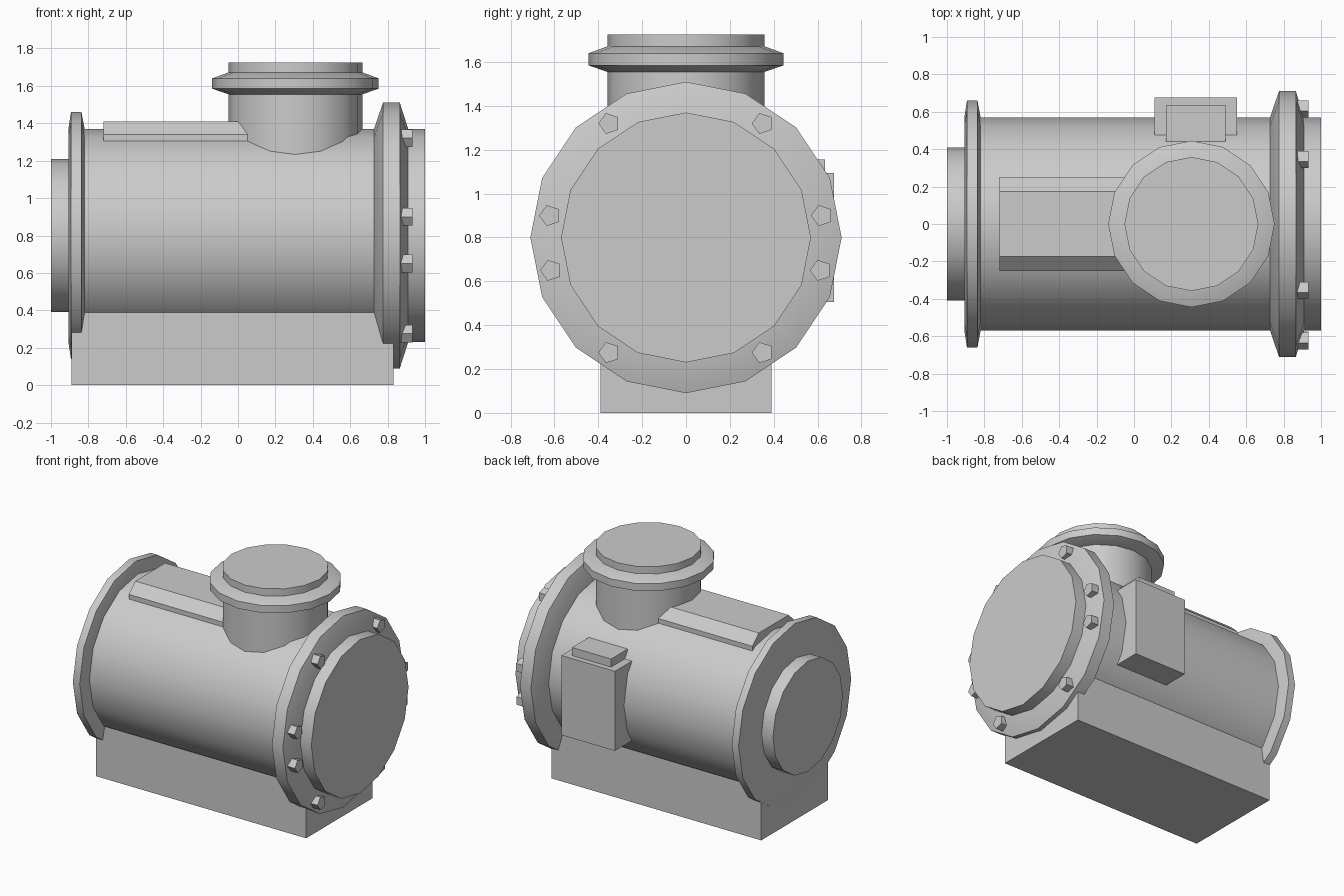
import bpy, bmesh, math
from mathutils import Matrix

if "Cube" in bpy.data.objects:
    bpy.data.objects.remove(bpy.data.objects["Cube"])


def finish(name, bm, smooth=False):
    bmesh.ops.recalc_face_normals(bm, faces=bm.faces)
    me = bpy.data.meshes.new(name)
    bm.to_mesh(me)
    bm.free()
    ob = bpy.data.objects.new(name, me)
    bpy.context.collection.objects.link(ob)
    if smooth:
        bpy.ops.object.select_all(action='DESELECT')
        ob.select_set(True)
        bpy.context.view_layer.objects.active = ob
        bpy.ops.object.shade_smooth_by_angle(angle=math.radians(30))
    return ob


def lathe(name, profile, loc, axis='Z', sides=16):
    """Capped turned solid; profile is (radius, position along axis)."""
    bm = bmesh.new()
    rings = []
    for r, h in profile:
        rings.append([bm.verts.new((r * math.cos(2 * math.pi * i / sides),
                                    r * math.sin(2 * math.pi * i / sides), h))
                      for i in range(sides)])
    for a, b in zip(rings, rings[1:]):
        for i in range(sides):
            j = (i + 1) % sides
            bm.faces.new((a[i], a[j], b[j], b[i]))
    bm.faces.new(rings[0][::-1])
    bm.faces.new(rings[-1])
    m = Matrix.Rotation(math.pi / 2, 4, 'Y') if axis == 'X' else Matrix()
    bm.transform(Matrix.Translation(loc) @ m)
    return finish(name, bm, True)


def box(name, x, y, z):
    bm = bmesh.new()
    bmesh.ops.create_cube(bm, size=1)
    for v in bm.verts:
        v.co = [lo + (c + 0.5) * (hi - lo)
                for c, (lo, hi) in zip(v.co, (x, y, z))]
    return bm, name


AXIS = (0, 0, 0.8)

# Main drum, end flanges and rear stub
lathe("drum", [(0.57, -0.86), (0.57, 1.0)], AXIS, 'X')
lathe("left_flange", [(0.57, -0.907), (0.66, -0.893), (0.66, -0.837), (0.57, -0.82)], AXIS, 'X')
lathe("right_flange", [(0.57, 0.728), (0.71, 0.775), (0.71, 0.865), (0.57, 0.91)], AXIS, 'X')
lathe("left_stub", [(0.41, -1.0), (0.41, -0.88)], AXIS, 'X')

# Vertical neck and its collar
NECK = (0.307, 0, 0)
lathe("neck", [(0.358, 1.1), (0.358, 1.725)], NECK)
lathe("neck_collar", [(0.358, 1.555), (0.445, 1.585), (0.445, 1.64), (0.358, 1.672)], NECK)

# Five-sided bolts on the right flange
for k, (y, z) in enumerate([(0.35, 1.32), (0.62, 0.9), (0.615, 0.65), (0.35, 0.275)]):
    for s in (-1, 1):
        bm = bmesh.new()
        bmesh.ops.create_cone(bm, cap_ends=True, segments=5, radius1=0.05, radius2=0.05, depth=0.09)
        bm.transform(Matrix.Translation((0.887, s * y, z))
                     @ Matrix.Rotation(math.pi / 2, 4, 'X')
                     @ Matrix.Rotation(math.pi / 2, 4, 'Y')
                     @ Matrix.Rotation(math.pi / 2, 4, 'Z'))
        # pentagon points towards -y
        pent = [v for v in bm.verts]
        for v in pent:
            i = pent.index(v) % 5
            a = math.pi + 2 * math.pi * i / 5
            v.co = (0.87 if pent.index(v) < 5 else 0.932,
                    s * y + 0.05 * math.cos(a), z + 0.05 * math.sin(a))
        bm.free()
        bm = bmesh.new()
        ends = [[bm.verts.new((x, s * y + 0.05 * math.cos(math.pi + 2 * math.pi * i / 5),
                               z + 0.05 * math.sin(math.pi + 2 * math.pi * i / 5)))
                 for i in range(5)] for x in (0.86, 0.932)]
        for i in range(5):
            j = (i + 1) % 5
            bm.faces.new((ends[0][i], ends[0][j], ends[1][j], ends[1][i]))
        bm.faces.new(ends[0])
        bm.faces.new(ends[1])
        finish(f"bolt_{k}_{'l' if s < 0 else 'r'}", bm)

# Base block and rear boxes
for bm, name in (box("base", (-0.89, 0.832), (-0.39, 0.39), (0, 0.42)),
                 box("rear_box", (0.11, 0.55), (0.47, 0.675), (0.505, 1.095)),
                 box("rear_box_cap", (0.17, 0.49), (0.44, 0.635), (1.05, 1.155))):
    finish(name, bm)

# Top plate with chamfered sides and front end
bm, name = box("top_plate", (-0.72, 0.055), (-0.25, 0.25), (1.3, 1.34))
top = next(f for f in bm.faces if f.calc_center_median().z > 1.335)
new = bmesh.ops.extrude_face_region(bm, geom=[top])
bmesh.ops.delete(bm, geom=[top], context='FACES_ONLY')
for v in new["geom"]:
    if isinstance(v, bmesh.types.BMVert):
        v.co.z = 1.41
        v.co.y *= 0.175 / 0.25
        if v.co.x > 0:
            v.co.x = 0.0
finish(name, bm)
